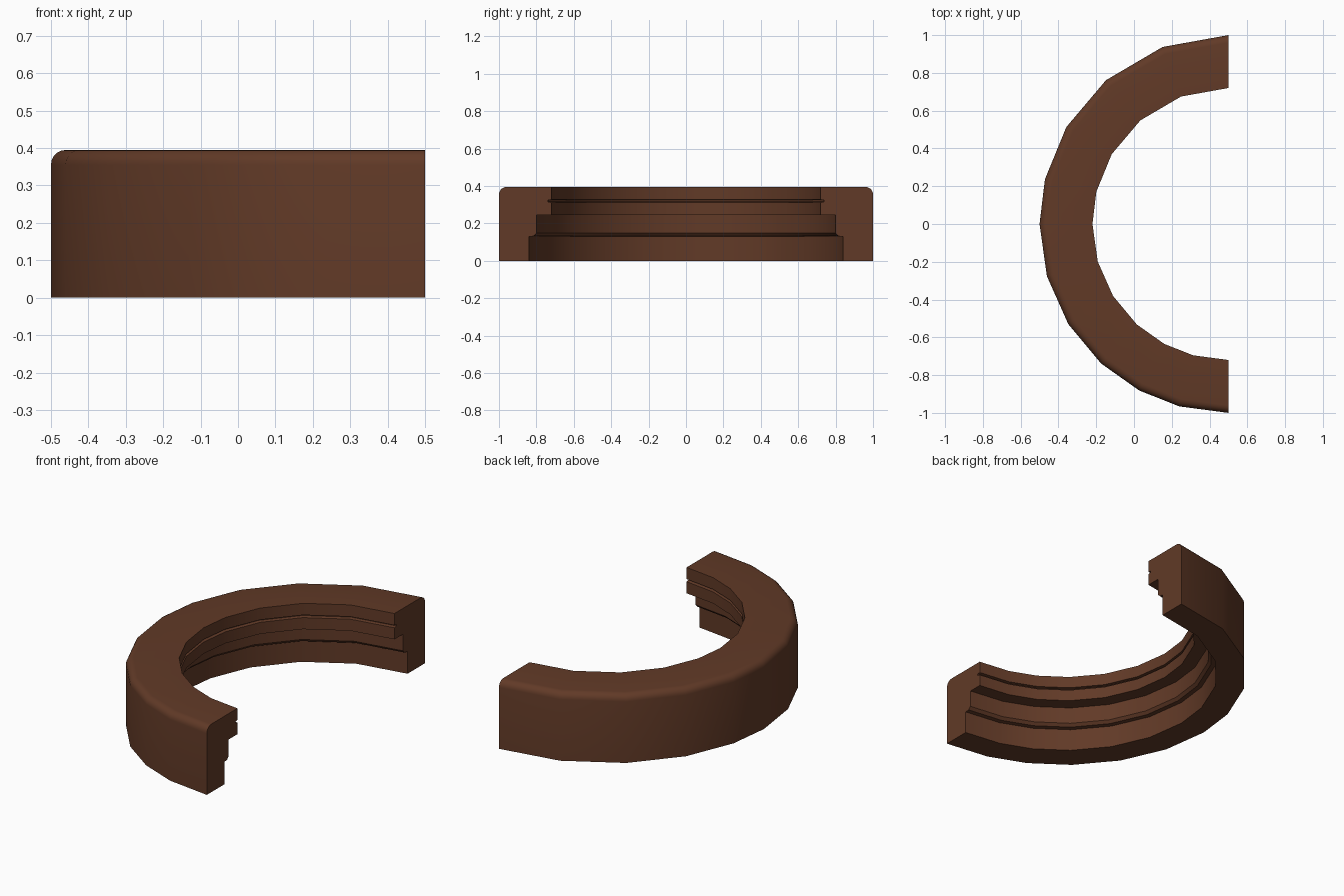
import bpy
import bmesh
from math import sin, cos, pi, radians

cube = bpy.data.objects.get("Cube")
if cube:
    bpy.data.objects.remove(cube, do_unlink=True)

# Brown material
brown = bpy.data.materials.new("dark brown")
brown.use_nodes = True
colour = (0.12, 0.042, 0.02, 1)
brown.diffuse_color = colour
brown.node_tree.nodes["Principled BSDF"].inputs["Base Color"].default_value = colour

# Cross-section as (radius, height): stepped bore with a fine groove, rounded outer rim
HEIGHT, ROUND, STEPS = 0.395, 0.04, 5
profile = [(1, 0), (0.84, 0), (0.84, 0.13), (0.815, 0.132), (0.80, 0.148),
           (0.80, 0.245), (0.72, 0.245), (0.72, 0.312), (0.738, 0.316),
           (0.738, 0.325), (0.72, 0.327), (0.72, HEIGHT)]
for i in range(STEPS + 1):
    a = pi / 2 * (1 - i / STEPS)
    profile.append((1 - ROUND + ROUND * cos(a), HEIGHT - ROUND + ROUND * sin(a)))

# Sweep the section around the half circle, from the back end to the front end
angles = [0, 20.4, 40.4, 59.1, 76.3, 90, 106, 122, 137.6, 151.8, 164.9, 180]
bm = bmesh.new()
rings = []
for deg in angles:
    t = radians(deg)
    rings.append([bm.verts.new((0.5 - r * sin(t), r * cos(t), z)) for r, z in profile])
count = len(profile)
for a, b in zip(rings, rings[1:]):
    for i in range(count):
        j = (i + 1) % count
        bm.faces.new((a[i], a[j], b[j], b[i]))

# Flat cut ends
bm.faces.new(rings[0])
bm.faces.new(rings[-1])
bmesh.ops.recalc_face_normals(bm, faces=bm.faces[:])

mesh = bpy.data.meshes.new("half_ring")
bm.to_mesh(mesh)
bm.free()
mesh.materials.append(brown)
ring = bpy.data.objects.new("half_ring", mesh)
bpy.context.collection.objects.link(ring)

# Smooth walls with crisp steps
bpy.ops.object.select_all(action='DESELECT')
ring.select_set(True)
bpy.context.view_layer.objects.active = ring
bpy.ops.object.shade_smooth_by_angle(angle=radians(30))
